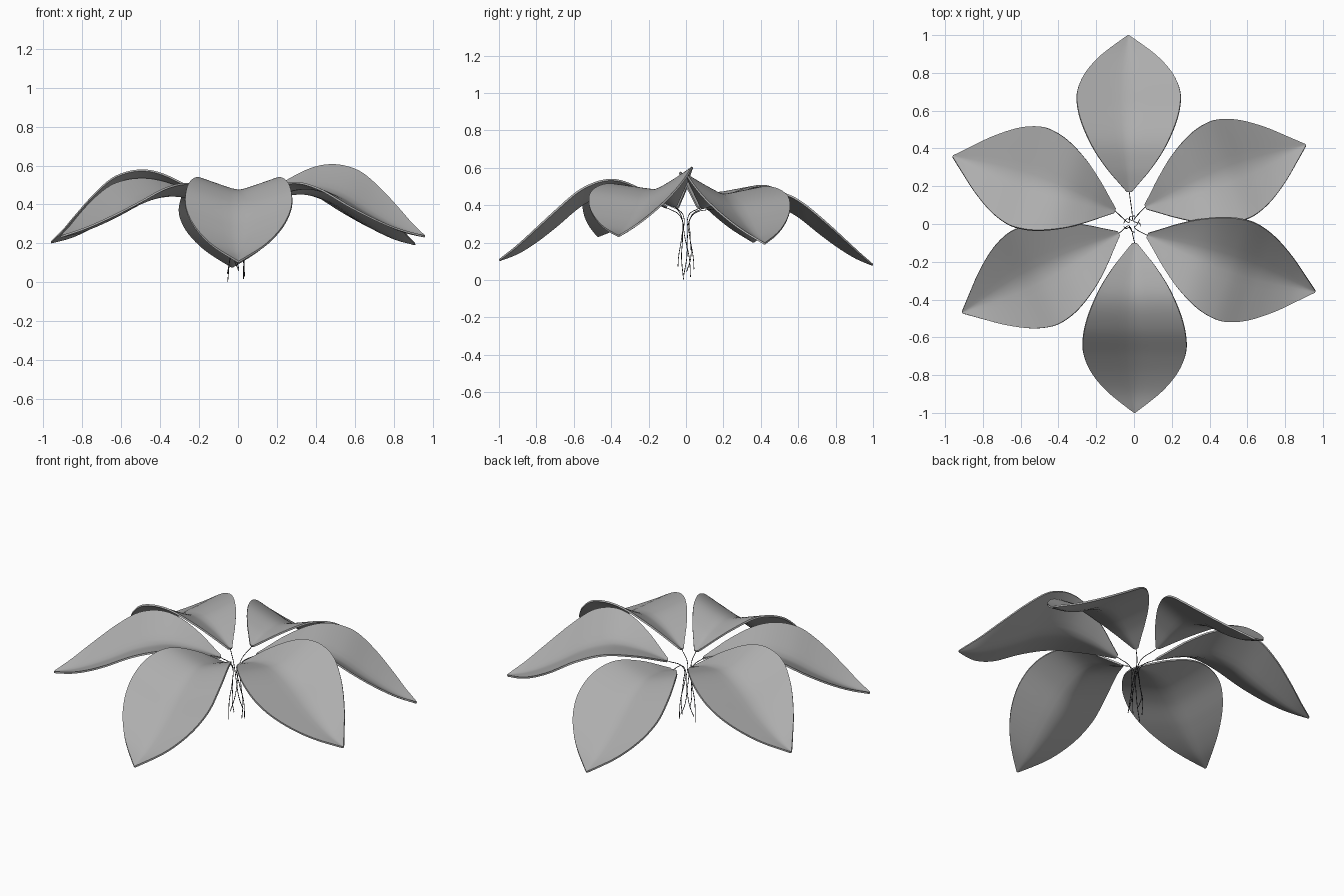
import bpy, bmesh, math, random
from mathutils import Vector

cube = bpy.data.objects.get("Cube")
if cube:
    bpy.data.objects.remove(cube, do_unlink=True)
random.seed(4)


def material(name, rgb):
    m = bpy.data.materials.new(name)
    m.use_nodes = True
    m.diffuse_color = (*rgb, 1)
    m.node_tree.nodes["Principled BSDF"].inputs["Base Color"].default_value = (*rgb, 1)
    return m


leaf_grey = material("leaf grey", (0.42, 0.42, 0.42))
stem_dark = material("stem charcoal", (0.03, 0.03, 0.035))

# Leaf profiles along the midrib: half width and arch height
WIDTH = [(0, 0.012), (0.06, 0.057), (0.13, 0.11), (0.25, 0.187), (0.4, 0.252), (0.52, 0.274),
         (0.6, 0.265), (0.7, 0.226), (0.82, 0.15), (0.92, 0.069), (1, 0.003)]
ARCH = [(0, 0), (0.16, 0.11), (0.33, 0.182), (0.5, 0.167), (0.67, 0.087),
        (0.78, 0.04), (0.89, 0.008), (1, 0)]


def sample(points, s):
    """Smooth interpolation through profile points."""
    slopes = []
    for i in range(len(points)):
        a, b = points[max(i - 1, 0)], points[min(i + 1, len(points) - 1)]
        slopes.append((b[1] - a[1]) / (b[0] - a[0]))
    for i in range(len(points) - 1):
        (x0, y0), (x1, y1) = points[i], points[i + 1]
        if s <= x1:
            h = x1 - x0
            u = (s - x0) / h
            return (y0 * (1 + 2 * u) * (1 - u) ** 2 + slopes[i] * h * u * (1 - u) ** 2
                    + y1 * u * u * (3 - 2 * u) + slopes[i + 1] * h * u * u * (u - 1))
    return points[-1][1]


def activate(ob):
    bpy.ops.object.select_all(action='DESELECT')
    ob.select_set(True)
    bpy.context.view_layer.objects.active = ob


def leaf(name, base, tip, arch, roll, shift, rows=40, half=6):
    base, tip = Vector(base), Vector(tip)
    axis = tip - base
    side = Vector((-axis.y, axis.x, 0)).normalized()
    bm = bmesh.new()
    grid = []
    for i in range(rows + 1):
        s = i / rows
        w = sample(WIDTH, s - shift * s * s * (1 - s))
        line = []
        for j in range(-half, half + 1):
            t = j / half
            fold = 0.32 * (math.sqrt(t * t + 0.01) - 0.1) / 0.905
            p = base + axis * s + side * (w * t * (1 - 0.6 * roll * t))
            p.z += arch * sample(ARCH, s) + w * (fold + roll * t)
            line.append(bm.verts.new(p))
        grid.append(line)
    for a, b in zip(grid, grid[1:]):
        for j in range(2 * half):
            bm.faces.new((a[j], b[j], b[j + 1], a[j + 1]))
    bmesh.ops.recalc_face_normals(bm, faces=bm.faces)
    if sum(f.normal.z for f in bm.faces) < 0:
        bmesh.ops.reverse_faces(bm, faces=bm.faces)
    me = bpy.data.meshes.new(name)
    bm.to_mesh(me)
    bm.free()
    me.materials.append(leaf_grey)
    ob = bpy.data.objects.new(name, me)
    bpy.context.collection.objects.link(ob)
    activate(ob)
    mod = ob.modifiers.new("thickness", 'SOLIDIFY')
    mod.thickness = 0.01
    mod.offset = -1
    bpy.ops.object.modifier_apply(modifier=mod.name)
    bpy.ops.object.shade_smooth_by_angle(angle=math.radians(50))


def stem(name, base, index):
    # Runs from the leaf base to the centre, then hangs down in a long loose wave
    base = Vector(base)
    angle = math.atan2(base.y, base.x)
    foot = 0.002 + 0.014 * index
    path = [base - Vector((0, 0, 0.005))]
    for z, r, turn in ((0.34, 0.03, 0), (0.23, 0.025, 0.5), (0.12, 0.04, 0.9), (foot, 0.045, 1.1)):
        a = angle + turn * (1 if index % 2 else -1) + random.uniform(-0.3, 0.3)
        path.append(Vector((r * math.cos(a) - 0.01, r * math.sin(a), z)))
    cu = bpy.data.curves.new(name, 'CURVE')
    cu.dimensions = '3D'
    cu.bevel_depth = 0.002
    cu.bevel_resolution = 1
    cu.resolution_u = 12
    cu.use_fill_caps = True
    sp = cu.splines.new('BEZIER')
    sp.bezier_points.add(len(path) - 1)
    for bp, p in zip(sp.bezier_points, path):
        bp.co = p
        bp.handle_left_type = bp.handle_right_type = 'AUTO'
    cu.materials.append(stem_dark)
    ob = bpy.data.objects.new(name, cu)
    bpy.context.collection.objects.link(ob)


# Name, base, tip, arch strength, sideways roll, shift of the widest point
LEAVES = [
    ("front", (0.003, -0.10, 0.39), (0.003, -1.0, 0.11), 0.97, 0, 0.5),
    ("front_left", (0.07, -0.06, 0.40), (0.96, -0.36, 0.24), 0.77, 0.19, 0),
    ("back_left", (0.06, 0.09, 0.39), (0.91, 0.42, 0.20), 0.73, -0.14, 0),
    ("back", (-0.025, 0.17, 0.39), (-0.03, 1.0, 0.085), 0.71, 0, 0.5),
    ("back_right", (-0.10, 0.07, 0.39), (-0.96, 0.36, 0.21), 0.77, 0.15, 0),
    ("front_right", (-0.08, -0.05, 0.39), (-0.91, -0.47, 0.24), 0.6, -0.05, 0),
]
for n, (place, base, tip, arch, roll, shift) in enumerate(LEAVES):
    leaf(place + "_leaf", base, tip, arch, roll, shift)
    stem(place + "_stem", base, n)
